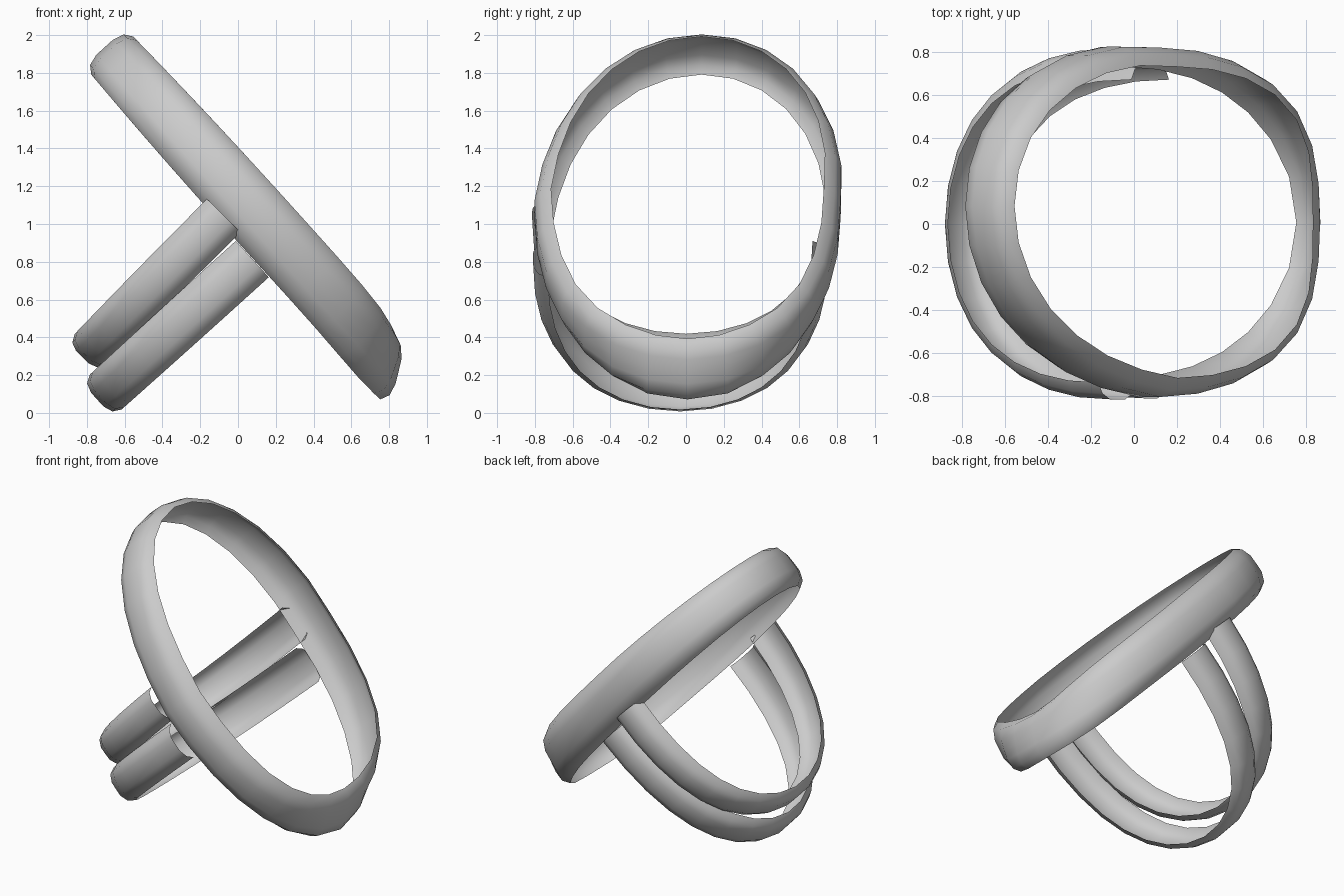
import bpy, bmesh, math
from mathutils import Vector

if "Cube" in bpy.data.objects:
    bpy.data.objects.remove(bpy.data.objects["Cube"])

PROFILE = (-1, -0.8, -0.4, 0, 0.4, 0.8, 1)   # positions across the band width
Y = Vector((0, 1, 0))


def band(name, centre, tip, semi_y, half_width, recess, t0, t1, segs,
         bump=(0.12, 0.05), tilt=0.0, lean=0.0, closed=False):
    """Sweep a bowed sheet along an elliptical path in the plane of (tip - centre) and Y."""
    c = Vector(centre)
    axis = Vector(tip) - c
    axis.y = 0
    length = axis.length
    u = axis.normalized()
    n = Vector((-u.z, 0, u.x))

    def path(t):
        k = math.cos(t)
        b = bump[0] if k > 0 else bump[1]
        y = semi_y * math.sin(t) * (1 + b * k * k) + lean * max(0, -k) ** 0.8
        return c + u * (length * k) + Y * y

    bm = bmesh.new()
    rows = []
    for i in range(segs if closed else segs + 1):
        t = t0 + (t1 - t0) * i / segs
        tangent = (path(t + 0.01) - path(t - 0.01)).normalized()
        out = tangent.cross(n).normalized()
        k = math.cos(t)
        # widths are (near tip, at sides, opposite end); bow is boxier at the ends
        end = half_width[0] if k > 0 else half_width[2]
        hw = half_width[1] + (end - half_width[1]) * k * k
        depth = recess[1] + (recess[0] - recess[1]) * k * k
        power = 4.5 + k ** 4
        a = tilt * max(0, k) ** 6
        across = n * math.cos(a) - out * math.sin(a)
        outward = out * math.cos(a) + n * math.sin(a)
        rows.append([bm.verts.new(path(t) + across * (hw * p)
                                  - outward * (depth * abs(p) ** power))
                     for p in PROFILE])
    for i in range(segs):
        r, s = rows[i], rows[(i + 1) % len(rows)]
        for j in range(len(PROFILE) - 1):
            bm.faces.new((r[j], s[j], s[j + 1], r[j + 1]))
    mesh = bpy.data.meshes.new(name)
    bm.to_mesh(mesh)
    bm.free()
    mesh.shade_smooth()
    obj = bpy.data.objects.new(name, mesh)
    bpy.context.collection.objects.link(obj)
    return obj


# large tilted hoop, flared at its low end
band("large_hoop", (0.072, 0.008, 1.077), (0.85, 0, 0.218), 0.812,
     (0.165, 0.17, 0.15), (0.06, 0.09), 0, 2 * math.pi, 28,
     bump=(0.13, 0.03), tilt=0.6, lean=0.075, closed=True)

# two half hoops branching from the underside of the large hoop
Q = math.pi / 2 + 0.02
band("upper_half_hoop", (-0.09, 0, 1.03), (-0.825, 0, 0.295), 0.815,
     (0.115, 0.125, 0.125), (0.06, 0.08), -Q, Q, 16)
band("lower_half_hoop", (0.06, -0.03, 0.80), (-0.745, -0.03, 0.07), 0.78,
     (0.125, 0.13, 0.13), (0.06, 0.08), -Q, Q, 16)
